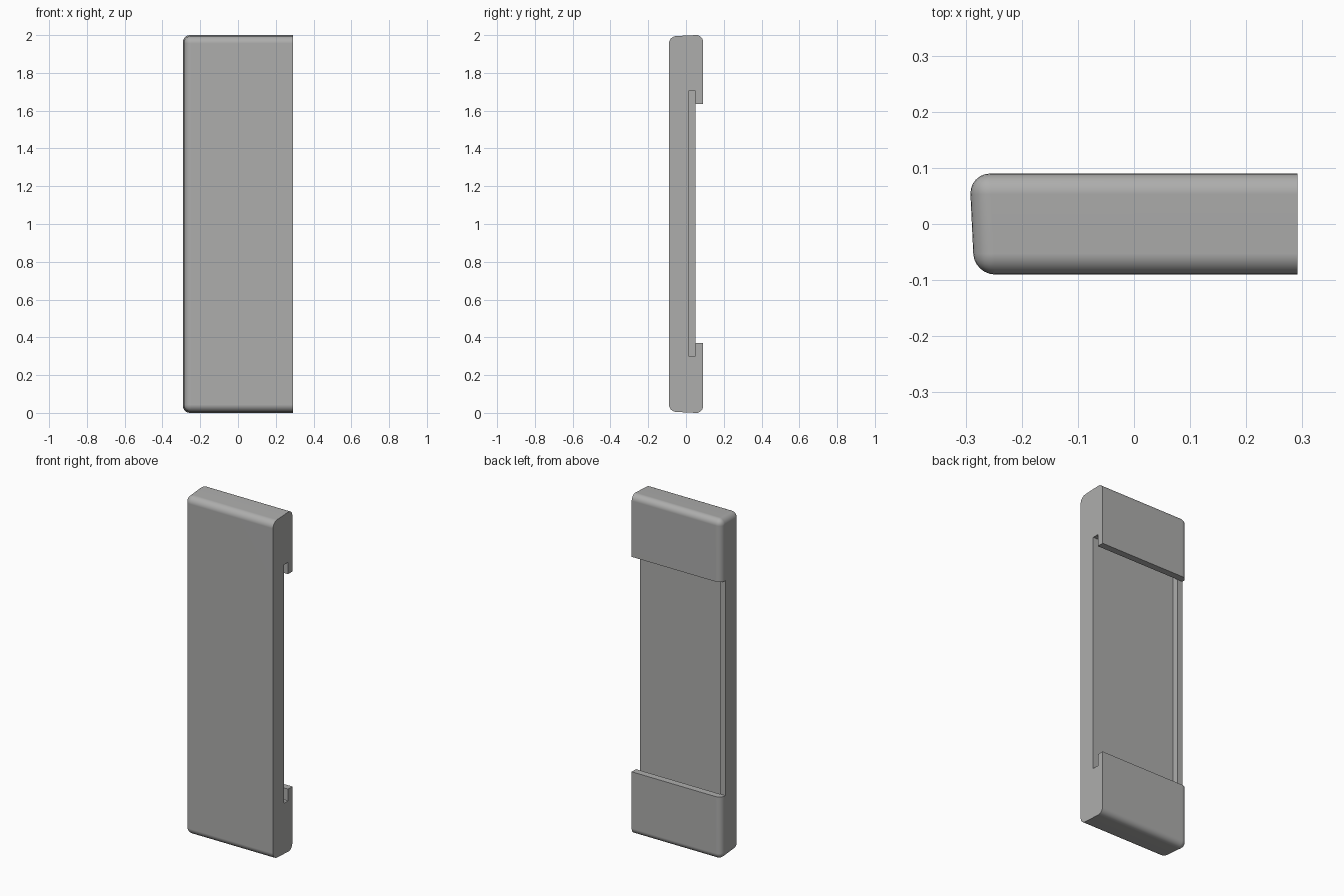
import bpy, bmesh, math
from mathutils import Vector

if "Cube" in bpy.data.objects:
    bpy.data.objects.remove(bpy.data.objects["Cube"])

XR = 0.291          # flat, open end
HY = 0.09           # half thickness
R = 0.037           # edge rounding


def new_object(name, bm):
    mesh = bpy.data.meshes.new(name)
    bm.to_mesh(mesh)
    bm.free()
    obj = bpy.data.objects.new(name, mesh)
    bpy.context.collection.objects.link(obj)
    return obj


def box(name, lo, hi):
    lo, hi = Vector(lo), Vector(hi)
    bm = bmesh.new()
    bmesh.ops.create_cube(bm, size=1)
    for v in bm.verts:
        v.co = (lo + hi) / 2 + Vector(c * s for c, s in zip(v.co, hi - lo))
    return new_object(name, bm)


# Drafted body: slightly smaller at the front, rounded except at the open end
bm = bmesh.new()
bmesh.ops.create_cube(bm, size=2)
for v in bm.verts:
    inset = 0.0085 if v.co.y < 0 else 0.0
    x = XR if v.co.x > 0 else -0.2932 + inset
    z = 1 + v.co.z * (1.0018 - inset)
    v.co = (x, v.co.y * HY, z)
edges = [e for e in bm.edges if not all(v.co.x > 0 for v in e.verts)]
bmesh.ops.bevel(bm, geom=edges, offset=R, offset_type='OFFSET', segments=6,
                profile=0.5, affect='EDGES', clamp_overlap=True)
# keep the open end perfectly flat
for v in bm.verts:
    if v.co.x > XR - 0.002:
        v.co.x = XR
bmesh.ops.recalc_face_normals(bm, faces=bm.faces)
body = new_object("slotted_body", bm)

# Undercut slide channel, then the wider-open window in the back
cutters = [
    box("channel_cutter", (-0.257, 0.013, 0.30), (0.5, 0.05, 1.705)),
    box("window_cutter", (-0.5, 0.0499, 0.369), (0.6, 0.3, 1.635)),
]
bpy.context.view_layer.objects.active = body
body.select_set(True)
for c in cutters:
    c.hide_render = True
    mod = body.modifiers.new(c.name, 'BOOLEAN')
    mod.operation = 'DIFFERENCE'
    mod.solver = 'EXACT'
    mod.object = c
    bpy.ops.object.modifier_apply(modifier=mod.name)
for c in cutters:
    bpy.data.objects.remove(c)

# Smooth rounds, with the large faces kept shading flat
bpy.ops.object.shade_smooth_by_angle(angle=math.radians(30))
weighted = body.modifiers.new("weighted_normals", 'WEIGHTED_NORMAL')
weighted.keep_sharp = True

# Dark grey finish
grey = bpy.data.materials.new("dark_grey")
grey.diffuse_color = (0.42, 0.42, 0.415, 1)
grey.use_nodes = True
grey.node_tree.nodes["Principled BSDF"].inputs["Base Color"].default_value = grey.diffuse_color
body.data.materials.clear()
body.data.materials.append(grey)
